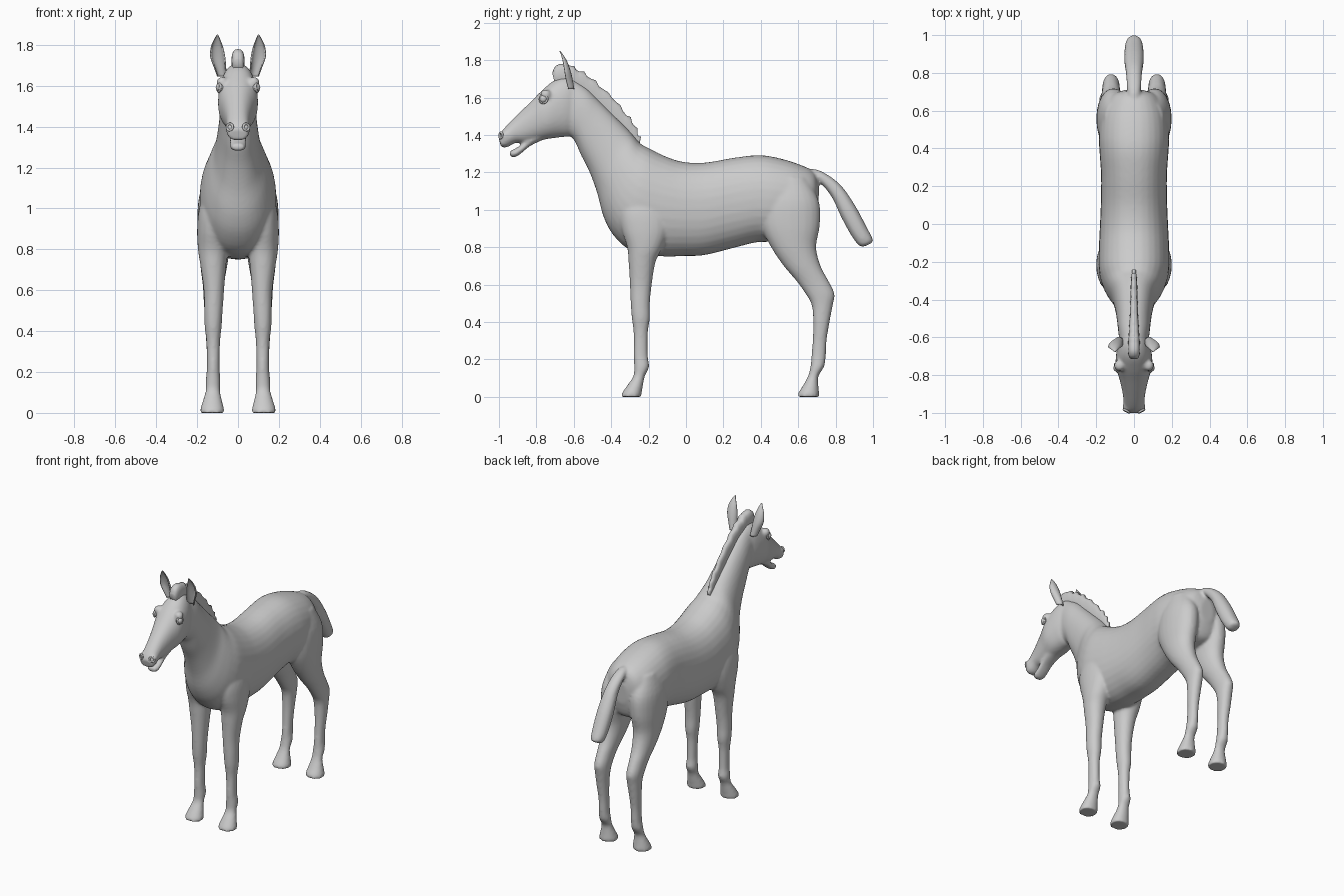
import bpy, bmesh, math, random
from mathutils import Vector

random.seed(4)
coat = bpy.data.materials.new("grey coat")
coat.diffuse_color = (0.6, 0.6, 0.6, 1)


def spline(rows, steps):
    """Catmull-Rom through rows of numbers."""
    out = []
    for i in range(len(rows) - 1):
        p = [rows[max(i - 1, 0)], rows[i], rows[i + 1], rows[min(i + 2, len(rows) - 1)]]
        for s in range(steps):
            t = s / steps
            out.append([0.5 * (2 * b + (c - a) * t + (2 * a - 5 * b + 4 * c - d) * t * t
                        + (3 * b - a - 3 * c + d) * t ** 3) for a, b, c, d in zip(*p)])
    return out + [list(rows[-1])]


def skin(bm, rings):
    """Closed tube through rings of points."""
    rows = [[bm.verts.new(p) for p in r] for r in rings]
    n = len(rows[0])
    for a, b in zip(rows, rows[1:]):
        for i in range(n):
            bm.faces.new((a[i], a[(i + 1) % n], b[(i + 1) % n], b[i]))
    bm.faces.new(rows[0][::-1])
    bm.faces.new(rows[-1])


def unit_ring(n, power):
    for i in range(n):
        c, s = math.cos(math.tau * i / n), math.sin(math.tau * i / n)
        yield (math.copysign(abs(c) ** (2 / power), c), math.copysign(abs(s) ** (2 / power), s))


def profile_tube(bm, rows, steps=4, n=32, power=2.2):
    """Rows: upper y, upper z, lower y, lower z, half width."""
    rings = []
    for yt, zt, yb, zb, w in spline(rows, steps):
        rings.append([(w * c, (yt + yb) / 2 + (yt - yb) / 2 * s, (zt + zb) / 2 + (zt - zb) / 2 * s)
                      for c, s in unit_ring(n, power)])
    skin(bm, rings)


def leg_tube(bm, rows, side):
    """Rows: z, front y, back y, inner x, outer x."""
    rings = []
    for z, yf, yb, xi, xo in spline(rows, 4):
        rings.append([(side * ((xi + xo) / 2 + (xo - xi) / 2 * c), (yf + yb) / 2 + (yb - yf) / 2 * s, z)
                      for c, s in unit_ring(24, 2.1)])
    skin(bm, rings)


def finish(bm, name, angle=60):
    bmesh.ops.recalc_face_normals(bm, faces=bm.faces)
    me = bpy.data.meshes.new(name)
    bm.to_mesh(me)
    bm.free()
    ob = bpy.data.objects.new(name, me)
    bpy.context.collection.objects.link(ob)
    me.materials.append(coat)
    me.shade_smooth()
    return ob


# torso and neck
bm = bmesh.new()
profile_tube(bm, [
    (0.712, 1.12, 0.705, 0.98, 0.05), (0.685, 1.2, 0.67, 0.88, 0.125), (0.6, 1.245, 0.58, 0.85, 0.17),
    (0.48, 1.28, 0.46, 0.83, 0.186), (0.38, 1.292, 0.37, 0.825, 0.182), (0.25, 1.277, 0.25, 0.795, 0.174),
    (0.1, 1.252, 0.1, 0.758, 0.176), (-0.02, 1.257, -0.02, 0.752, 0.181), (-0.12, 1.29, -0.14, 0.752, 0.186),
    (-0.2, 1.33, -0.29, 0.78, 0.186), (-0.245, 1.355, -0.385, 0.86, 0.168), (-0.275, 1.39, -0.44, 0.96, 0.144),
    (-0.31, 1.43, -0.475, 1.09, 0.116), (-0.38, 1.5, -0.515, 1.2, 0.1), (-0.46, 1.58, -0.56, 1.29, 0.09),
    (-0.53, 1.65, -0.6, 1.375, 0.084), (-0.61, 1.7, -0.65, 1.41, 0.075)])
# head
profile_tube(bm, [
    (-0.57, 1.68, -0.575, 1.43, 0.055), (-0.63, 1.71, -0.62, 1.395, 0.082), (-0.7, 1.695, -0.67, 1.388, 0.094),
    (-0.77, 1.638, -0.73, 1.38, 0.097), (-0.83, 1.578, -0.79, 1.37, 0.08), (-0.9, 1.51, -0.86, 1.357, 0.063),
    (-0.95, 1.46, -0.91, 1.358, 0.056), (-0.985, 1.42, -0.955, 1.335, 0.056), (-1.002, 1.388, -0.988, 1.332, 0.045)])
# lower jaw
profile_tube(bm, [
    (-0.72, 1.45, -0.74, 1.385, 0.05), (-0.82, 1.4, -0.83, 1.343, 0.046), (-0.87, 1.357, -0.877, 1.305, 0.042),
    (-0.905, 1.332, -0.915, 1.28, 0.04), (-0.94, 1.316, -0.943, 1.287, 0.03)], n=20)
# tail
profile_tube(bm, [
    (0.64, 1.22, 0.64, 1.15, 0.025), (0.715, 1.21, 0.7, 1.155, 0.036), (0.82, 1.14, 0.775, 1.075, 0.043),
    (0.9, 1.03, 0.83, 0.96, 0.052), (0.965, 0.91, 0.885, 0.86, 0.05), (1.0, 0.84, 0.925, 0.808, 0.04),
    (0.99, 0.82, 0.95, 0.802, 0.015)], n=20)

front_leg = [
    (1.13, -0.3, -0.14, 0.06, 0.15), (1.0, -0.35, -0.1, 0.05, 0.19), (0.9, -0.345, -0.09, 0.05, 0.2),
    (0.8, -0.315, -0.125, 0.05, 0.196), (0.72, -0.307, -0.163, 0.058, 0.184), (0.6, -0.3, -0.183, 0.068, 0.168),
    (0.5, -0.296, -0.193, 0.075, 0.165), (0.42, -0.29, -0.193, 0.08, 0.163), (0.34, -0.28, -0.204, 0.088, 0.154),
    (0.22, -0.28, -0.204, 0.09, 0.152), (0.16, -0.278, -0.197, 0.086, 0.158), (0.11, -0.282, -0.22, 0.088, 0.158),
    (0.06, -0.315, -0.23, 0.078, 0.172), (0.02, -0.342, -0.237, 0.068, 0.184), (0, -0.348, -0.238, 0.067, 0.186)]
hind_leg = [
    (1.17, 0.45, 0.64, 0.05, 0.155), (1.05, 0.4, 0.71, 0.02, 0.192), (0.92, 0.4, 0.716, 0.025, 0.199),
    (0.8, 0.455, 0.696, 0.04, 0.192), (0.7, 0.522, 0.72, 0.056, 0.182), (0.62, 0.59, 0.762, 0.07, 0.172),
    (0.55, 0.64, 0.794, 0.075, 0.168), (0.49, 0.672, 0.785, 0.078, 0.164), (0.4, 0.68, 0.768, 0.085, 0.16),
    (0.3, 0.677, 0.752, 0.09, 0.153), (0.21, 0.67, 0.747, 0.09, 0.153), (0.16, 0.665, 0.738, 0.086, 0.158),
    (0.11, 0.652, 0.708, 0.088, 0.158), (0.06, 0.625, 0.708, 0.078, 0.172), (0.02, 0.6, 0.712, 0.068, 0.184),
    (0, 0.597, 0.712, 0.067, 0.186)]
for side in (-1, 1):
    leg_tube(bm, front_leg, side)
    leg_tube(bm, hind_leg, side)
    # brow and nostril swellings
    for centre, r in (((0.077, -0.75, 1.615), 0.03), ((0.036, -0.968, 1.395), 0.026)):
        ret = bmesh.ops.create_uvsphere(bm, u_segments=16, v_segments=10, radius=r)
        bmesh.ops.translate(bm, verts=ret["verts"], vec=(side * centre[0], centre[1], centre[2]))

# fuse the parts into one soft skin
body = finish(bm, "foal_body")
remesh = body.modifiers.new("fuse", 'REMESH')
remesh.mode = 'VOXEL'
remesh.voxel_size = 0.009
remesh.use_smooth_shade = True
soft = body.modifiers.new("soften", 'SMOOTH')
soft.factor = 0.5
soft.iterations = 7

# mane: upright ragged crest running into a forelock
bm = bmesh.new()
crest = spline([
    (-0.245, 1.385, -0.25, 1.34, 0.01), (-0.285, 1.47, -0.31, 1.38, 0.016), (-0.375, 1.575, -0.4, 1.47, 0.019),
    (-0.485, 1.685, -0.5, 1.57, 0.023), (-0.585, 1.755, -0.58, 1.64, 0.028), (-0.66, 1.78, -0.64, 1.66, 0.032),
    (-0.7, 1.765, -0.68, 1.665, 0.03), (-0.715, 1.73, -0.7, 1.67, 0.022)], 5)
for i, row in enumerate(crest[:22]):
    d = 0.006 if i % 3 == 0 else random.uniform(-0.006, 0.002)
    row[0] += d * 0.7
    row[1] += d
profile_tube(bm, crest, steps=1, n=16, power=2.6)
finish(bm, "mane")

# ears: cupped leaves opening forward and outward
for side, label in ((-1, "right"), (1, "left")):
    bm = bmesh.new()
    rows = spline([  # z, centre x, centre y, half width, cup depth
        (1.645, 0.078, -0.612, 0.024, 0.03), (1.69, 0.088, -0.622, 0.03, 0.035), (1.74, 0.099, -0.632, 0.037, 0.032),
        (1.79, 0.103, -0.645, 0.03, 0.022), (1.83, 0.102, -0.662, 0.014, 0.01), (1.85, 0.1, -0.675, 0.003, 0.002)], 3)
    rings = []
    for z, x, y, w, d in rows:
        outer, inner = [], []
        for k in range(9):
            a = math.pi * k / 8
            c, s = math.cos(a), math.sin(a)
            outer.append((side * (x + w * c), y - d * 0.5 + d * s, z))
            inner.append((side * (x + w * 0.82 * c), y - d * 0.5 - 0.002 + d * 0.68 * s, z))
        rings.append(outer + inner[::-1])
    skin(bm, rings)
    finish(bm, label + "_ear")

    # eyeball with a lid rim
    bm = bmesh.new()
    bmesh.ops.create_uvsphere(bm, u_segments=20, v_segments=12, radius=0.021)
    bmesh.ops.translate(bm, verts=bm.verts, vec=(side * 0.088, -0.762, 1.592))
    finish(bm, label + "_eye")
    for name, loc, aim, big, small in (
            ("_eyelid", (0.093, -0.762, 1.592), (1, -0.3, 0.1), 0.021, 0.006),
            ("_nostril", (0.04, -0.99, 1.398), (0.55, -1, 0.1), 0.016, 0.006)):
        axis = Vector((side * aim[0], aim[1], aim[2]))
        bpy.ops.mesh.primitive_torus_add(major_radius=big, minor_radius=small, major_segments=24, minor_segments=8,
                                         location=(side * loc[0], loc[1], loc[2]),
                                         rotation=axis.to_track_quat('Z', 'Y').to_euler())
        ring = bpy.context.object
        ring.name = label + name
        ring.data.materials.append(coat)
        ring.data.shade_smooth()
